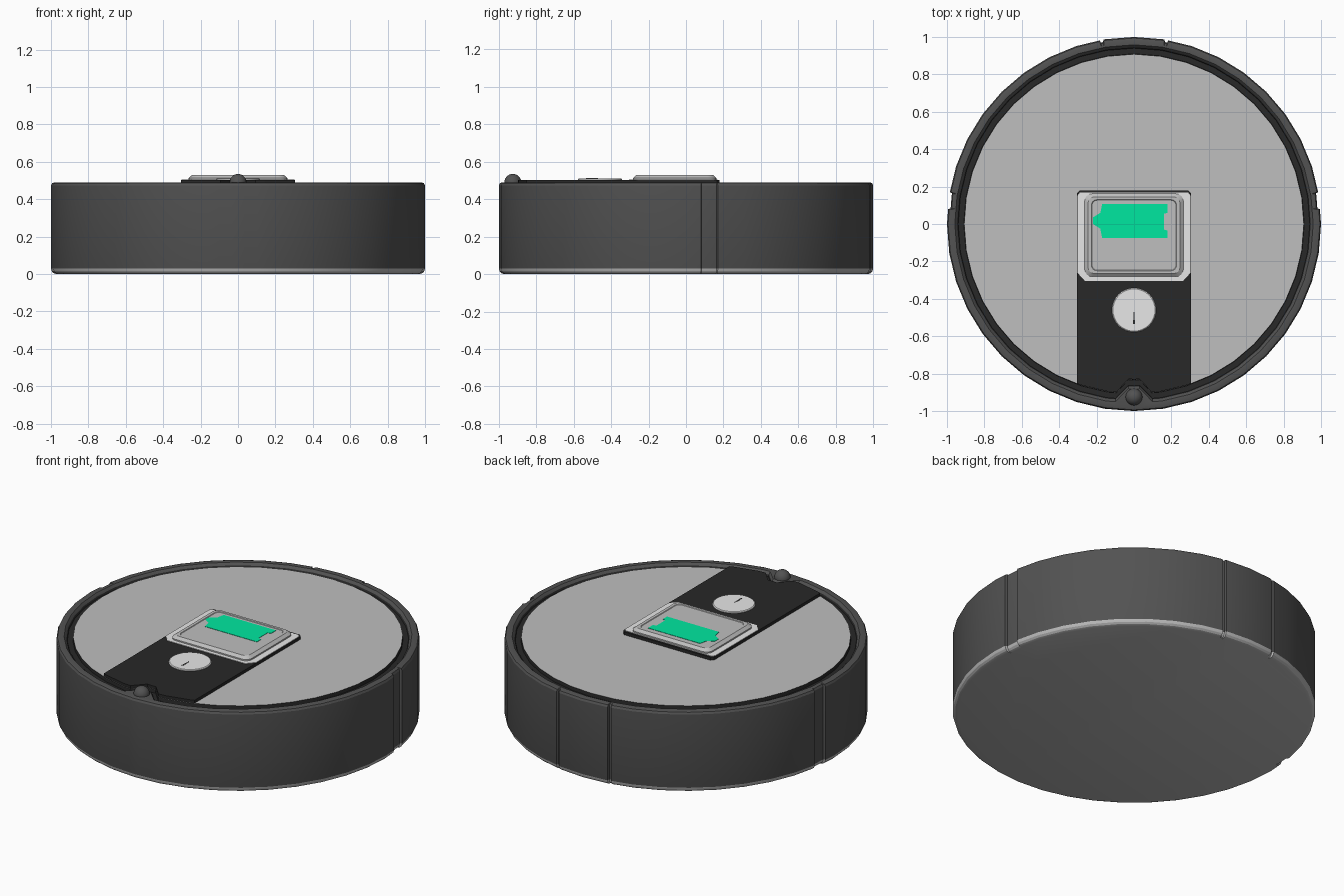
import bpy, bmesh, math
from math import radians, degrees, sin, cos, pi

if "Cube" in bpy.data.objects:
    bpy.data.objects.remove(bpy.data.objects["Cube"])


def material(name, r, g, b):
    m = bpy.data.materials.new(name)
    m.diffuse_color = (r, g, b, 1)
    m.use_nodes = True
    m.node_tree.nodes["Principled BSDF"].inputs["Base Color"].default_value = m.diffuse_color
    return m


CHARCOAL = material("charcoal", .085, .085, .085)
BLACK = material("black", .021, .021, .021)
GREY = material("mid grey", .52, .52, .52)
LIGHT = material("light grey", .80, .80, .80)
UNDER = material("underside grey", .47, .47, .47)
GREEN = material("display green", .0, .80, .35)


def loft(name, rings, band_mats, bottom, top, smooth=True):
    """Stack rings of (points, z); one material per band and per cap."""
    mats = list(dict.fromkeys(band_mats + [bottom, top]))
    bm = bmesh.new()
    loops = [[bm.verts.new((x, y, z)) for x, y in pts] for pts, z in rings]
    n = len(loops[0])
    for lo, hi, m in zip(loops, loops[1:], band_mats):
        for i in range(n):
            j = (i + 1) % n
            bm.faces.new((lo[i], lo[j], hi[j], hi[i])).material_index = mats.index(m)
    bm.faces.new(loops[0][::-1]).material_index = mats.index(bottom)
    bm.faces.new(loops[-1]).material_index = mats.index(top)
    me = bpy.data.meshes.new(name)
    bm.to_mesh(me)
    bm.free()
    for m in mats:
        me.materials.append(m)
    ob = bpy.data.objects.new(name, me)
    bpy.context.collection.objects.link(ob)
    if smooth:
        bpy.ops.object.select_all(action='DESELECT')
        bpy.context.view_layer.objects.active = ob
        ob.select_set(True)
        bpy.ops.object.shade_smooth_by_angle(angle=radians(25))
    return ob


def plate(name, pts, z0, z1, mat, smooth=False):
    return loft(name, [(pts, z0), (pts, z1)], [mat], mat, mat, smooth)


def circle(cx, cy, r, n=32):
    return [(cx + r * cos(2 * pi * i / n), cy + r * sin(2 * pi * i / n)) for i in range(n)]


def rounded_rect(cx, cy, hx, hy, r, steps=4):
    pts = []
    for k, (sx, sy) in enumerate(((1, 1), (-1, 1), (-1, -1), (1, -1))):
        for i in range(steps + 1):
            a = (k + i / steps) * pi / 2
            pts.append((cx + sx * (hx - r) + r * cos(a), cy + sy * (hy - r) + r * sin(a)))
    return pts


# Body outline: 40 sides, shallow wall seams, inward bump at the front button
SIDES = 40
STEP = 360 / SIDES
SEAMS = [(4.6, 9.8), (170.2, 175.4), (79.4, 80.6), (99.4, 100.6)]


def bump(a):
    d = abs((a % 360) - 270)
    return min(1, max(0, (6 - d) / 4)) * .075


def facet(a):
    return cos(radians(STEP / 2)) / cos(radians(a % STEP - STEP / 2))


def seam(a):
    return .013 if any(s < a < e for s, e in SEAMS) else 0


angles = [i * STEP for i in range(SIDES)] + [264, 268, 272, 276]
for s, e in SEAMS:
    angles += [s, s + .25, e - .25, e]
angles = sorted(set(angles))


def outline(r, with_seam=False, with_bump=False):
    pts = []
    for a in angles:
        rr = r * facet(a) - (seam(a) if with_seam else 0) - (bump(a) if with_bump else 0)
        pts.append((rr * cos(radians(a)), rr * sin(radians(a))))
    return pts


# Main shell: underside, light bottom edge, wall, rim, dark channel, lid
loft("body_shell",
     [(outline(.972, True), 0), (outline(.986, True), .005), (outline(.995, True), .014),
      (outline(1, True), .03),
      (outline(1, True), .474), (outline(.994, True), .486), (outline(.98, True), .49),
      (outline(.958, False, True), .489), (outline(.945, False, True), .475),
      (outline(.94, False, True), .464), (outline(.91, False, True), .464),
      (outline(.908, False, True), .485)],
     [UNDER] * 3 + [CHARCOAL] * 5 + [BLACK] * 3, UNDER, GREY)

# Black control panel following the channel at its front end
edge = degrees(math.acos(.305 / .906))
front = [180 + edge] + [a for a in angles if 180 + edge < a < 360 - edge] + [360 - edge]
panel = [(.305, .165), (.29, .18), (-.29, .18), (-.305, .165)]
for a in front:
    r = .906 * (1 if a in (front[0], front[-1]) else facet(a)) - bump(a)
    panel.append((r * cos(radians(a)), r * sin(radians(a))))
plate("control_panel", panel, .465, .503, BLACK)

# Light bezel with clipped front corners
plate("display_bezel", [(.29, .168), (-.29, .168), (-.303, .15), (-.303, -.26),
                        (-.262, -.305), (.262, -.305), (.303, -.26), (.303, .15)],
      .49, .506, LIGHT)

# Raised display block with a shallow recessed face
CY = -.06
loft("display_block",
     [(rounded_rect(0, CY, .264, .222, .04), .5), (rounded_rect(0, CY, .264, .222, .04), .514),
      (rounded_rect(0, CY, .246, .205, .035), .529), (rounded_rect(0, CY, .228, .19, .03), .529),
      (rounded_rect(0, CY, .225, .187, .028), .526)],
     [GREY] * 4, GREY, GREY)

# Green display graphic: plain block with a round nub on the left
plate("display_graphic", [(.18, -.075), (.18, -.035), (.16, -.03), (.16, .055), (.18, .06),
                          (.18, .107), (-.17, .107), (-.18, .06), (-.22, .035), (-.22, .0),
                          (-.18, -.025), (-.17, -.075)], .525, .528, GREEN)

# Round dial and its pointer
loft("dial", [(circle(0, -.46, .118), .5), (circle(0, -.46, .118), .507),
              (circle(0, -.46, .113), .511)], [LIGHT] * 2, LIGHT, LIGHT)
plate("dial_pointer", [(-.005, -.535), (.005, -.535), (.002, -.47), (-.002, -.47)],
      .51, .512, BLACK)

# Domed front button
dome = [(circle(0, -.925, .045 * cos(t * pi / 16), 20), .49 + .045 * sin(t * pi / 16))
        for t in range(-2, 8)]
loft("front_button", dome, [CHARCOAL] * (len(dome) - 1), CHARCOAL, CHARCOAL)
